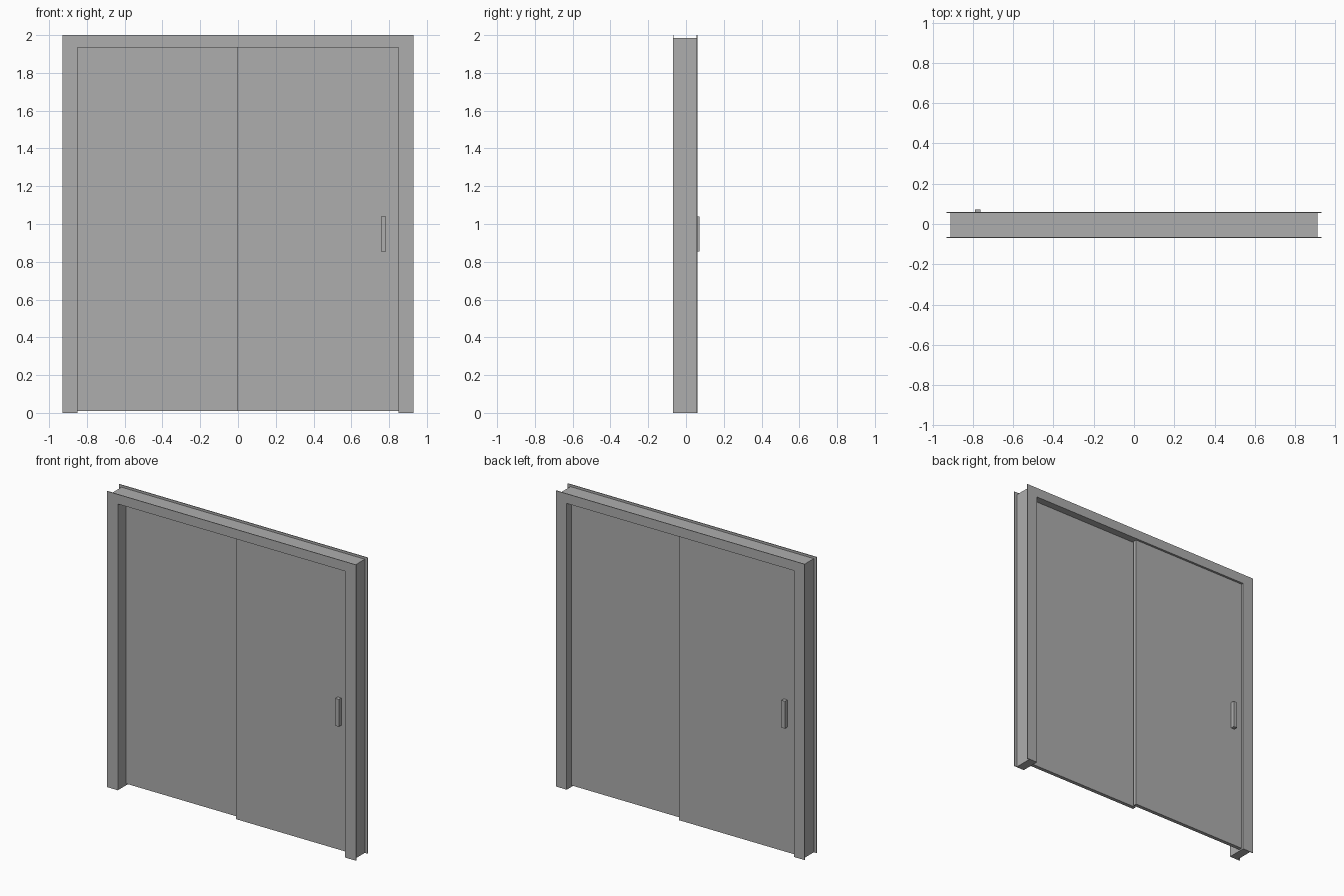
import bpy
import bmesh

cube = bpy.data.objects.get("Cube")
if cube:
    bpy.data.objects.remove(cube, do_unlink=True)

grey = bpy.data.materials.new("plain_grey")
grey.use_nodes = True
grey.diffuse_color = (0.42, 0.42, 0.42, 1)
grey.node_tree.nodes["Principled BSDF"].inputs["Base Color"].default_value = grey.diffuse_color


def finish(name, bm):
    bmesh.ops.recalc_face_normals(bm, faces=bm.faces[:])
    mesh = bpy.data.meshes.new(name)
    bm.to_mesh(mesh)
    bm.free()
    mesh.materials.append(grey)
    obj = bpy.data.objects.new(name, mesh)
    bpy.context.collection.objects.link(obj)
    return obj


def box(name, x, y, z):
    """Box spanning the given (min, max) ranges."""
    bm = bmesh.new()
    bmesh.ops.create_cube(bm, size=1)
    for v in bm.verts:
        v.co = [lo + (c + 0.5) * (hi - lo) for c, (lo, hi) in zip(v.co, (x, y, z))]
    return finish(name, bm)


def portal(name, outer, top, y):
    """Upside-down U around the opening, extruded from y[0] to y[1]."""
    outline = [(-outer, 0), (-outer, top), (outer, top), (outer, 0),
               (INNER, 0), (INNER, HEAD), (-INNER, HEAD), (-INNER, 0)]
    bm = bmesh.new()
    face = bm.faces.new([bm.verts.new((x, y[0], z)) for x, z in outline])
    ext = bmesh.ops.extrude_face_region(bm, geom=[face])["geom"]
    moved = [v for v in ext if isinstance(v, bmesh.types.BMVert)]
    bmesh.ops.translate(bm, verts=moved, vec=(0, y[1] - y[0], 0))
    return finish(name, bm)


# Opening and depth of the door set
INNER, HEAD = 0.85, 1.935
FRONT, BACK, SHEET = -0.07, 0.06, 0.005

# Frame lining between two thin trims
portal("frame_lining", 0.91, 1.985, (FRONT + SHEET, BACK - SHEET))
portal("front_trim", 0.93, 2.0, (FRONT, FRONT + SHEET))
portal("back_trim", 0.93, 2.0, (BACK - SHEET, BACK))

# Overlapping sliding panels
box("front_panel", (-0.005, INNER), (-0.015, 0.01), (0.01, HEAD))
box("back_panel", (-INNER, 0.02), (0.02, 0.045), (0.01, HEAD))

# Pull handles on the outer face of each panel
box("front_handle", (0.757, 0.783), (-0.042, -0.015), (0.855, 1.04))
box("back_handle", (-0.789, -0.763), (0.045, 0.071), (0.855, 1.04))
